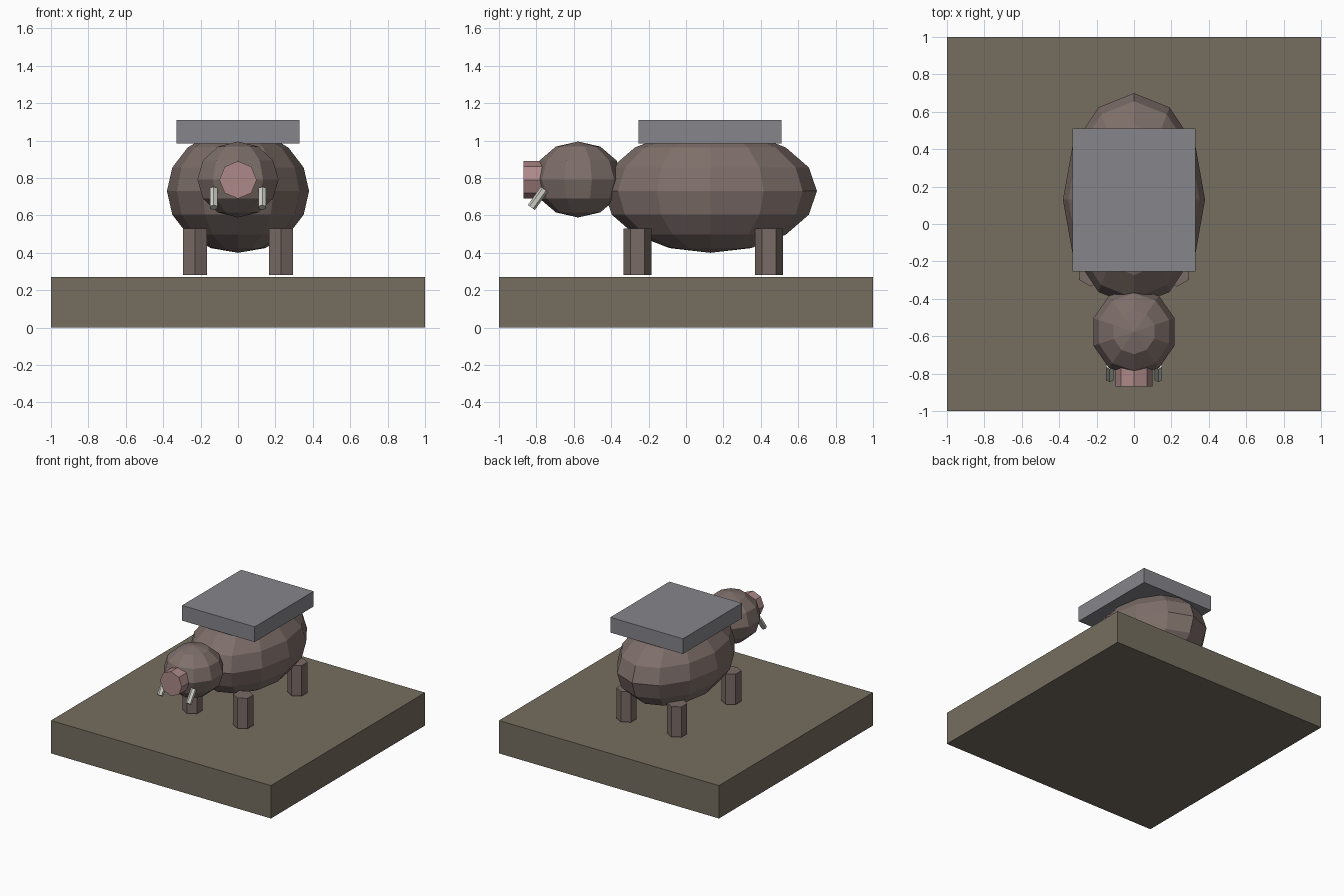
import bpy
from math import pi

if "Cube" in bpy.data.objects:
    bpy.data.objects.remove(bpy.data.objects["Cube"])


def material(name, r, g, b):
    m = bpy.data.materials.new(name)
    m.diffuse_color = (r, g, b, 1)
    m.use_nodes = True
    m.node_tree.nodes["Principled BSDF"].inputs["Base Color"].default_value = m.diffuse_color
    return m


EARTH = material("earth", 0.18, 0.155, 0.115)
HIDE = material("hide", 0.21, 0.16, 0.145)
LEG = material("leg_hide", 0.19, 0.145, 0.13)
PINK = material("pink", 0.42, 0.25, 0.25)
IVORY = material("ivory", 0.62, 0.62, 0.56)
STONE = material("stone", 0.24, 0.24, 0.26)


def finish(name, mat):
    o = bpy.context.object
    o.name = name
    o.data.materials.append(mat)
    return o


def box(name, center, size, mat):
    bpy.ops.mesh.primitive_cube_add(size=1, location=center)
    o = finish(name, mat)
    o.scale = size


def ball(name, center, radii, segments, rings, mat):
    bpy.ops.mesh.primitive_uv_sphere_add(segments=segments, ring_count=rings,
                                         radius=1, location=center)
    o = finish(name, mat)
    o.scale = radii


def prism(name, center, radius, depth, sides, mat, tilt=0):
    bpy.ops.mesh.primitive_cylinder_add(vertices=sides, radius=radius, depth=depth,
                                        location=center, rotation=(tilt, 0, 0))
    finish(name, mat)


# Ground slab and the stone slab carried on the back
box("base", (0, 0, 0.135), (2, 2, 0.27), EARTH)
box("back_slab", (0, 0.128, 1.048), (0.66, 0.766, 0.125), STONE)

# Body, head and snout
ball("body", (0, 0.13, 0.73), (0.38, 0.57, 0.33), 12, 8, HIDE)
ball("head", (0, -0.577, 0.792), (0.228, 0.238, 0.203), 10, 6, HIDE)
prism("snout", (0, -0.815, 0.79), 0.1, 0.11, 8, PINK, pi / 2)

# Legs and tusks on both sides
for side, s in (("left", -1), ("right", 1)):
    prism(f"front_leg_{side}", (s * 0.23, -0.26, 0.405), 0.075, 0.25, 6, LEG)
    prism(f"hind_leg_{side}", (s * 0.23, 0.443, 0.405), 0.075, 0.25, 6, LEG)
    prism(f"tusk_{side}", (s * 0.13, -0.792, 0.691), 0.023, 0.12, 6, IVORY, -0.62)
